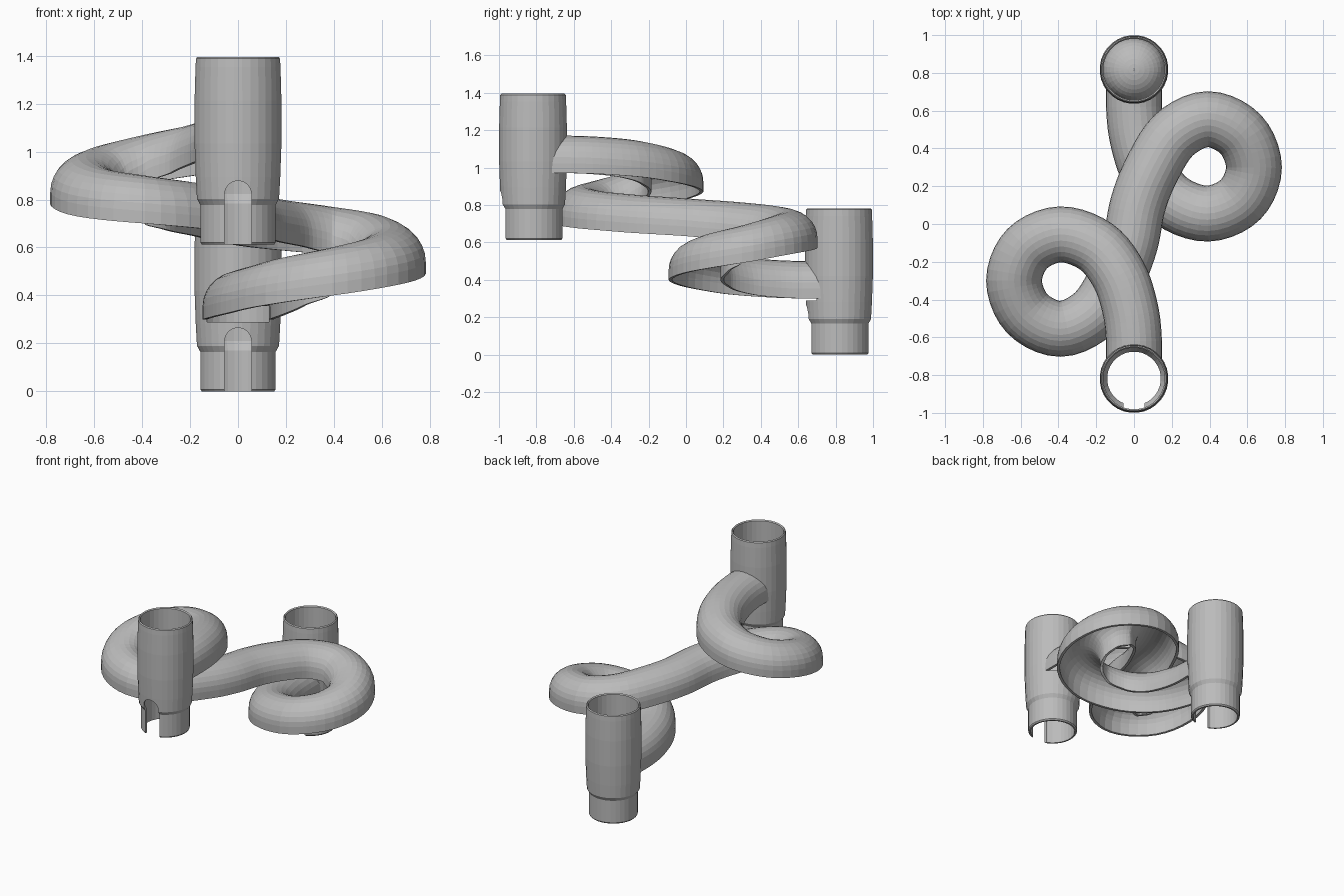
import bpy, bmesh, math
from mathutils import Vector

cube = bpy.data.objects.get("Cube")
if cube:
    bpy.data.objects.remove(cube)

grey = bpy.data.materials.new("plain grey")
grey.use_nodes = True
colour = (0.5, 0.5, 0.5, 1)
grey.diffuse_color = colour
grey.node_tree.nodes["Principled BSDF"].inputs["Base Color"].default_value = colour

TUBE_Y = 0.818
UPPER_Z = 0.613
MID_CREST = 0.835


def loft(name, rings, loop=False):
    """Join closed rings of points into a solid."""
    bm = bmesh.new()
    rows = [[bm.verts.new(p) for p in ring] for ring in rings]
    n = len(rows[0])
    pairs = list(zip(rows, rows[1:])) + ([(rows[-1], rows[0])] if loop else [])
    for a, b in pairs:
        for i in range(n):
            j = (i + 1) % n
            bm.faces.new((a[i], a[j], b[j], b[i]))
    if not loop:
        bm.faces.new(rows[0])
        bm.faces.new(rows[-1][::-1])
    bmesh.ops.recalc_face_normals(bm, faces=bm.faces)
    mesh = bpy.data.meshes.new(name)
    bm.to_mesh(mesh)
    bm.free()
    mesh.materials.append(grey)
    obj = bpy.data.objects.new(name, mesh)
    bpy.context.collection.objects.link(obj)
    return obj


def lathe(name, profile, y, z, loop=False, sides=32):
    rings = []
    for r, h in profile:
        turns = [math.tau * (i + 0.5) / sides for i in range(sides)]
        rings.append([(r * math.cos(t), y + r * math.sin(t), z + h) for t in turns])
    return loft(name, rings, loop)


def arch(half, crest, rim, steps=14):
    """Round-topped outline as (sideways, height) points, rim to rim."""
    pts = [(half, rim)]
    for i in range(steps + 1):
        t = math.pi * i / steps
        pts.append((half * math.cos(t), crest - half + half * math.sin(t)))
    return pts + [(-half, rim)]


def arch_cutter(name, half, crest, rim, y0, y1):
    outline = arch(half, crest, rim)
    obj = loft(name, [[(x, y, z) for x, z in outline] for y in (y0, y1)])
    obj.hide_render = True
    obj.hide_set(True)
    return obj


def cut(obj, cutter):
    mod = obj.modifiers.new("cut", "BOOLEAN")
    mod.operation = "DIFFERENCE"
    mod.solver = "EXACT"
    mod.object = cutter


# Sockets: slightly barrelled sleeves with a narrow plug at the foot
socket = [(0.152, 0), (0.158, 0.008), (0.158, 0.165), (0.172, 0.19), (0.177, 0.28),
          (0.182, 0.42), (0.182, 0.6), (0.178, 0.74), (0.176, 0.775), (0.17, 0.782),
          (0.163, 0.775), (0.163, 0.21), (0.142, 0.17), (0.142, 0)]
upper = lathe("upper_socket", socket, -TUBE_Y, UPPER_Z, True)
lower = lathe("lower_socket", socket, TUBE_Y, 0, True)

# Front notches in the plugs, and openings where the track meets the sockets
for obj, y, z in ((upper, -TUBE_Y, UPPER_Z), (lower, TUBE_Y, 0)):
    cut(obj, arch_cutter("notch_cutter", 0.056, z + 0.265, z - 0.1, y - 0.3, y))
cut(upper, arch_cutter("upper_opening_cutter", 0.13, 1.15, 0.97, -TUBE_Y, -0.5))
cut(lower, arch_cutter("lower_opening_cutter", 0.13, 0.48, 0.29, 0.5, TUBE_Y))

# Track centre line: crest points of the upper half, then turned for the lower half
half_path = [(0, -0.82, 1.17), (0, -0.62, 1.17), (-0.02, -0.45, 1.163), (-0.08, -0.27, 1.145),
             (-0.2, -0.12, 1.11), (-0.39, -0.055, 1.07), (-0.565, -0.13, 1.025),
             (-0.635, -0.3, 0.98), (-0.565, -0.475, 0.93), (-0.39, -0.555, 0.9),
             (-0.21, -0.47, 0.875), (-0.09, -0.28, 0.855), (-0.02, -0.1, 0.842)]
path = [Vector(p) for p in half_path]
path += [Vector((-p.x, -p.y, 2 * MID_CREST - p.z)) for p in reversed(path)]


def smooth_path(pts, steps=5):
    out = []
    for a, b, c, d in zip(pts, pts[1:], pts[2:], pts[3:]):
        for i in range(steps):
            t = i / steps
            out.append(0.5 * (2 * b + (c - a) * t + (2 * a - 5 * b + 4 * c - d) * t ** 2
                              + (3 * b - a - 3 * c + d) * t ** 3))
    return out + [pts[-2]]


ends = [path[0], *smooth_path(path), path[-1]]
ends[0] = path[1] + Vector((0, -0.14, 0))
ends[-1] = path[-2] + Vector((0, 0.14, 0))

# Track: thin round-topped shell, open underneath
outline = arch(0.148, 0, -0.2) + arch(0.13, -0.018, -0.2)[::-1]
rings = []
for i, p in enumerate(ends):
    ahead = ends[min(i + 1, len(ends) - 1)] - ends[max(i - 1, 0)]
    side = Vector((ahead.y, -ahead.x, 0)).normalized()
    rings.append([p + side * s + Vector((0, 0, h)) for s, h in outline])
track = loft("track", rings)
for y in (-TUBE_Y, TUBE_Y):
    bore = lathe("bore_cutter", [(0.165, -0.2), (0.165, 1.6)], y, 0)
    bore.hide_render = True
    bore.hide_set(True)
    cut(track, bore)

# Domed stop inside the lower socket, level with the track roof
dome = []
for i in range(9):
    t = math.pi / 2 * i / 9
    dome.append((0.165 * math.cos(t), 0.37 + 0.13 * math.sin(t)))
inner = [(r * 0.9, h - 0.015) for r, h in reversed(dome)]
lathe("lower_stop", dome + [(0.002, 0.5), (0.002, 0.485)] + inner, TUBE_Y, 0, True)

# Soft facets with crisp rims
for obj in (upper, lower, track):
    for poly in obj.data.polygons:
        poly.use_smooth = False
